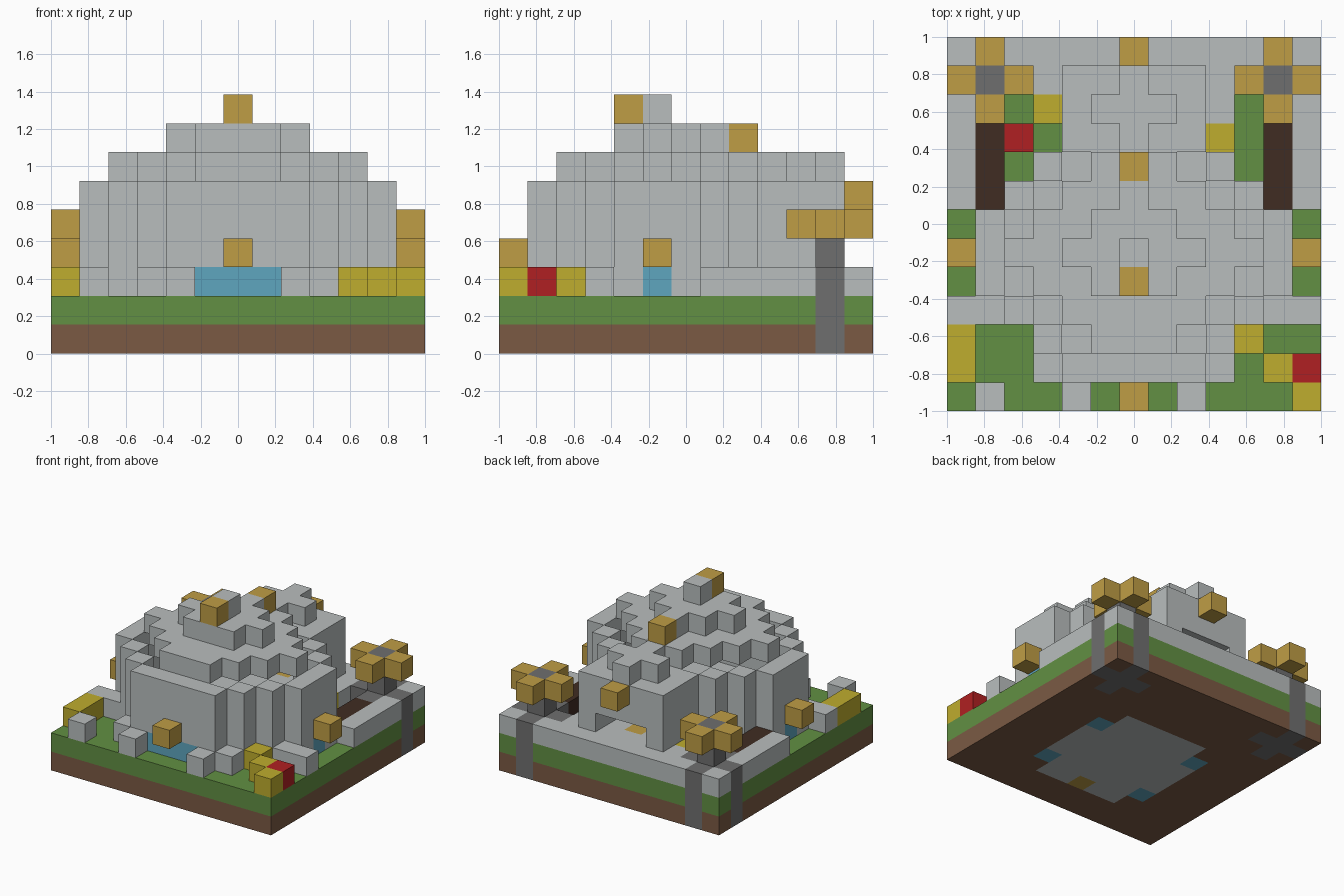
import bpy
import bmesh
from mathutils import Vector

N = 13                      # blocks per side
U = 2 / N                   # block size
MID, CY = 6, 5              # dome centre column and row

if "Cube" in bpy.data.objects:
    bpy.data.objects.remove(bpy.data.objects["Cube"], do_unlink=True)


def material(name, hex_code):
    def linear(c):
        c /= 255
        return c / 12.92 if c <= 0.04045 else ((c + 0.055) / 1.055) ** 2.4
    rgba = [linear(c) for c in bytes.fromhex(hex_code)] + [1]
    m = bpy.data.materials.new(name)
    m.use_nodes = True
    m.diffuse_color = rgba
    m.node_tree.nodes["Principled BSDF"].inputs["Base Color"].default_value = rgba
    return m


MATS = {
    "stone": material("light_stone", "b9bebe"),
    "lamp": material("lamp_gold", "bf9d45"),
    "grass": material("grass_green", "629043"),
    "dirt": material("dirt_brown", "7b5a44"),
    "soil": material("dark_soil", "402c22"),
    "glass": material("window_blue", "5fa6bf"),
    "red": material("flower_red", "b02022"),
    "yellow": material("flower_yellow", "bfad2e"),
    "post": material("post_grey", "6f6f6f"),
}

grid = {}                   # (column, row, layer) -> (part, colour)


def put(part, colour, cells, layers):
    for i, j in cells:
        for k in layers:
            grid[i, j, k] = (part, colour)


def carve(cells, layers):
    for i, j in cells:
        for k in layers:
            grid.pop((i, j, k), None)


def rect(i0, i1, j0, j1):
    return [(i, j) for i in range(i0, i1 + 1) for j in range(j0, j1 + 1)]


def disc(half_widths):
    """Stepped disc: half width for each row distance from the centre."""
    return [(i, CY + s * d) for d, w in enumerate(half_widths) for s in (-1, 1)
            for i in range(MID - w, MID + w + 1)]


def both(cells):
    """Cells plus their left-right mirror."""
    return list(cells) + [(2 * MID - i, j) for i, j in cells]


# Ground slab
put("ground_dirt", "dirt", rect(0, 12, 0, 12), [0])
put("ground_grass", "grass", rect(0, 12, 0, 12), [1])

# Sunken floor with its inlaid lights
put("dome_floor", "stone", disc([3, 3, 3, 2]), [0])
put("floor_windows", "glass", both([(3, 3), (3, 7)]), [0])
put("floor_lamp", "lamp", [(MID, 2)], [0])

# Low wall round the back
put("back_wall", "stone", rect(0, 12, 11, 12) + both(rect(0, 0, 7, 10)), [2])
put("back_wall", "stone", [(9, 10)], [2])
put("soil_beds", "soil", both(rect(1, 1, 7, 9)), [2])

# Dome tiers, hollow inside
put("dome", "stone", disc([5, 5, 4, 3, 2]), range(2, 6))
carve(disc([4, 4, 3, 2]), range(2, 6))
put("dome_floor", "stone", disc([4, 4, 3, 2]), [2])
put("dome", "stone", disc([4, 3, 2, 1]), [6])
put("dome", "stone", disc([2, 1]) + [(MID, 7)], [7])
put("dome", "stone", [(MID, CY)], [8])

# Porch with its doorway and ridge
put("porch", "stone", rect(4, 8, 10, 11), range(2, 6))
put("porch", "stone", rect(MID, MID, 9, 11) + rect(5, 7, 10, 10), [6])
carve(rect(5, 7, 9, 11), [3])
put("porch_lamp", "lamp", [(MID, 10)], [2])

# Windows at the foot of the dome
put("windows", "glass", rect(5, 7, 1, 1) + both([(1, CY)]), [2])

# Wall and roof lamps
put("front_lamp", "lamp", [(MID, 0)], [3])
put("side_lamps", "lamp", both([(0, CY)]), [3])
put("back_lamp", "lamp", [(MID, 12)], [5])
put("roof_lamp", "lamp", [(MID, 8)], [7])
put("top_lamp", "lamp", [(MID, 4)], [8])

# Lamp posts at the back corners
arms = both([(0, 11), (2, 11), (1, 10), (1, 12)])
put("lamp_posts", "post", arms, range(3))
put("lamp_posts", "post", both([(1, 11)]), range(5))
put("post_lamps", "lamp", arms, [4])

# Loose stones and flowers
put("stones", "stone", both([(4, 0), (3, 1), (0, 3), (1, 3)]) + [(1, 0)], [2])
put("yellow_flowers", "yellow",
    [(0, 1), (0, 2), (12, 0), (11, 1), (10, 2), (3, 10), (9, 9)], [2])
put("red_flowers", "red", [(12, 1), (2, 9)], [2])


def build(part):
    """Make one object from the part's blocks, leaving out buried faces."""
    bm = bmesh.new()
    colour = None
    for cell, (name, col) in grid.items():
        if name != part:
            continue
        colour = col
        centre = (Vector(cell) + Vector((0.5, 0.5, 0.5))) * U - Vector((1, 1, 0))
        for axis in range(3):
            for sign in (-1, 1):
                near = list(cell)
                near[axis] += sign
                if tuple(near) in grid:
                    continue
                n, a, b = Vector(), Vector(), Vector()
                n[axis] = sign * U / 2
                a[(axis + 1) % 3] = U / 2
                b[(axis + 2) % 3] = sign * U / 2
                bm.faces.new([bm.verts.new(centre + n + p)
                              for p in (-a - b, a - b, a + b, b - a)])
    bmesh.ops.remove_doubles(bm, verts=bm.verts[:], dist=U / 100)
    mesh = bpy.data.meshes.new(part)
    bm.to_mesh(mesh)
    bm.free()
    mesh.materials.append(MATS[colour])
    bpy.context.scene.collection.objects.link(bpy.data.objects.new(part, mesh))


for part in sorted({name for name, _ in grid.values()}):
    build(part)
